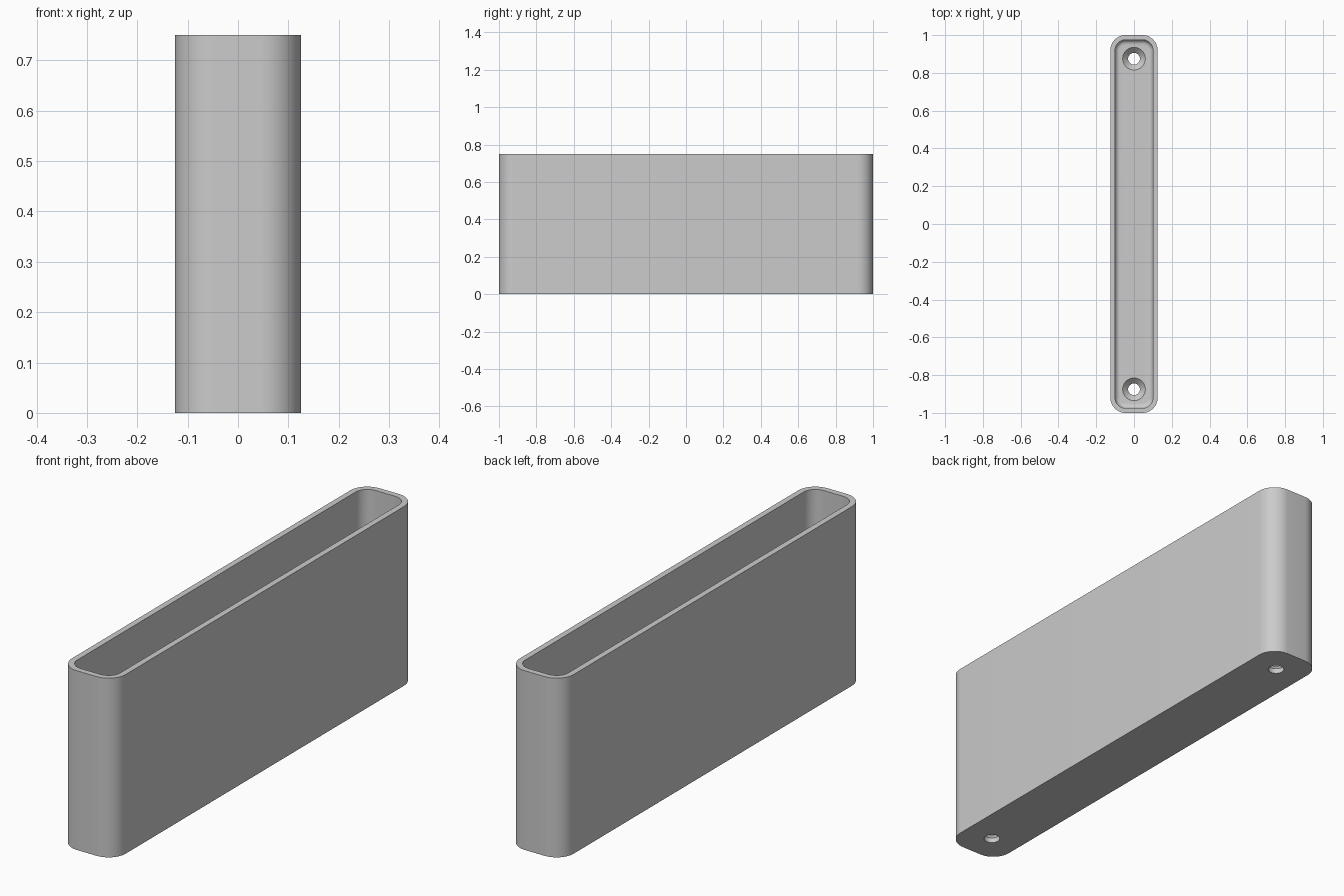
import bpy, bmesh
from math import sin, cos, pi, radians

cube = bpy.data.objects.get("Cube")
if cube:
    bpy.data.objects.remove(cube, do_unlink=True)

HALF_X, HALF_Y, HEIGHT = 0.125, 1.0, 0.75
RADIUS, WALL, FLOOR, FILLET = 0.08, 0.025, 0.05, 0.025
HOLE_Y, HOLE_R, SINK_R = 0.875, 0.031, 0.06

grey = bpy.data.materials.new("light grey")
grey.use_nodes = True
colour = (0.6, 0.6, 0.6, 1)
grey.diffuse_color = colour
grey.node_tree.nodes["Principled BSDF"].inputs["Base Color"].default_value = colour


def rounded_loop(bm, inset, z, steps=12):
    """Rounded rectangle of vertices, shrunk by inset."""
    r = RADIUS - inset
    cx, cy = HALF_X - RADIUS, HALF_Y - RADIUS
    verts = []
    for i, (sx, sy) in enumerate([(1, 1), (-1, 1), (-1, -1), (1, -1)]):
        for k in range(steps + 1):
            a = (i + k / steps) * pi / 2
            verts.append(bm.verts.new((sx * cx + r * cos(a), sy * cy + r * sin(a), z)))
    return verts


def circle_loop(bm, r, z, y, steps=48):
    return [bm.verts.new((r * cos(2 * pi * k / steps), y + r * sin(2 * pi * k / steps), z))
            for k in range(steps)]


def skin(bm, loops):
    """Join successive loops with quads and cap both ends."""
    for a, b in zip(loops, loops[1:]):
        for i in range(len(a)):
            j = (i + 1) % len(a)
            bm.faces.new((a[i], a[j], b[j], b[i]))
    bm.faces.new(loops[0][::-1])
    bm.faces.new(loops[-1])
    bmesh.ops.recalc_face_normals(bm, faces=bm.faces)


def make_object(name, bm):
    mesh = bpy.data.meshes.new(name)
    bm.to_mesh(mesh)
    bm.free()
    mesh.materials.append(grey)
    obj = bpy.data.objects.new(name, mesh)
    bpy.context.collection.objects.link(obj)
    return obj


# Open tray: outer wall, rim, inner wall, filleted floor
bm = bmesh.new()
sections = [(0, 0), (0, HEIGHT), (WALL, HEIGHT)]
for k in range(7):
    a = k / 6 * pi / 2
    sections.append((WALL + FILLET * (1 - cos(a)), FLOOR + FILLET * (1 - sin(a))))
skin(bm, [rounded_loop(bm, inset, z) for inset, z in sections])
tray = make_object("tray", bm)

# Countersunk screw holes at both ends of the floor
for side in (-1, 1):
    bm = bmesh.new()
    cone = SINK_R - HOLE_R
    profile = [(HOLE_R, -0.05), (HOLE_R, FLOOR - cone), (SINK_R, FLOOR), (SINK_R, FLOOR + 0.05)]
    skin(bm, [circle_loop(bm, r, z, side * HOLE_Y) for r, z in profile])
    cutter = make_object("screw_hole_cutter", bm)
    cutter.hide_render = True
    mod = tray.modifiers.new("screw_hole", "BOOLEAN")
    mod.operation, mod.solver, mod.object = "DIFFERENCE", "EXACT", cutter
    bpy.context.view_layer.objects.active = tray
    bpy.ops.object.modifier_apply(modifier=mod.name)
    bpy.data.objects.remove(cutter, do_unlink=True)

# Smooth curves, crisp rims
bpy.ops.object.select_all(action="DESELECT")
tray.select_set(True)
bpy.context.view_layer.objects.active = tray
bpy.ops.object.shade_smooth_by_angle(angle=radians(30))
